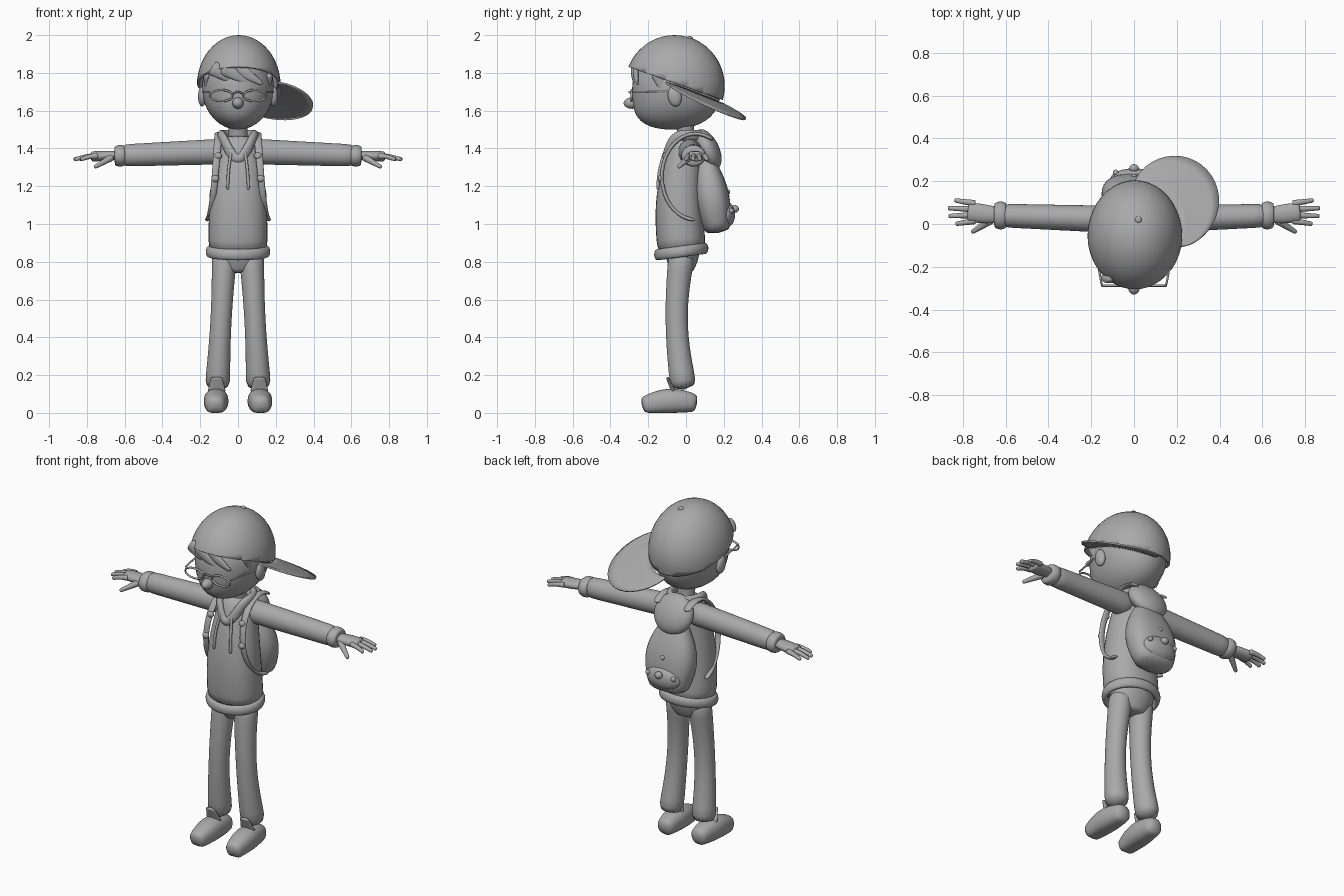
import bpy, bmesh, math
from mathutils import Vector, Matrix

if "Cube" in bpy.data.objects:
    bpy.data.objects.remove(bpy.data.objects["Cube"])

# One plain clay colour for everything
clay = bpy.data.materials.new("clay_grey")
clay.use_nodes = True
clay.diffuse_color = (.4, .4, .4, 1)
clay.node_tree.nodes["Principled BSDF"].inputs["Base Color"].default_value = clay.diffuse_color

X_AXIS, Y_AXIS, Z_AXIS = Matrix.Identity(3)


def finish(name, bm, mirror=False, rounded=False, thickness=0):
    """Turn a bmesh into a smooth object with the usual modifiers."""
    bmesh.ops.recalc_face_normals(bm, faces=bm.faces[:])
    mesh = bpy.data.meshes.new(name)
    for face in bm.faces:
        face.smooth = True
    bm.to_mesh(mesh)
    bm.free()
    mesh.materials.append(clay)
    obj = bpy.data.objects.new(name, mesh)
    bpy.context.collection.objects.link(obj)
    if mirror:
        obj.modifiers.new("mirror", "MIRROR").use_mirror_merge = False
    if thickness:
        obj.modifiers.new("thickness", "SOLIDIFY").thickness = thickness
    if rounded:
        obj.modifiers.new("rounded", "SUBSURF").render_levels = 1
    return obj


def sweep(name, path, sizes, up, power=1, closed=False, mirror=False, floor=None):
    """Skin elliptical rings along a path; each size is a half width and half height."""
    bm = bmesh.new()
    points = [Vector(p) for p in path]
    last = len(points) - 1
    sides = 16
    rings = []
    for i, (point, (width, height)) in enumerate(zip(points, sizes)):
        if closed:
            tangent = points[(i + 1) % len(points)] - points[i - 1]
        else:
            tangent = points[min(i + 1, last)] - points[max(i - 1, 0)]
        across = up.cross(tangent).normalized()
        outward = tangent.cross(across).normalized()
        ring = []
        for k in range(sides):
            angle = math.tau * k / sides
            c, s = (math.copysign(abs(f(angle)) ** power, f(angle)) for f in (math.cos, math.sin))
            corner = point + across * c * width + outward * s * height
            if floor is not None:
                corner.z = max(corner.z, floor)
            ring.append(bm.verts.new(corner))
        rings.append(ring)
    pairs = list(zip(rings, rings[1:]))
    if closed:
        pairs.append((rings[-1], rings[0]))
    else:
        bm.faces.new(rings[0])
        bm.faces.new(rings[-1])
    for a, b in pairs:
        for k in range(sides):
            bm.faces.new((a[k - 1], a[k], b[k], b[k - 1]))
    return finish(name, bm, mirror, rounded=True)


def limb(name, start, end, first, final, swell=0, bend=(0, 0, 0), flat=1, **options):
    """A tapering, optionally bent and swollen, tube between two points."""
    start, end, bend = Vector(start), Vector(end), Vector(bend)
    direction = (end - start).normalized()
    up = Y_AXIS if abs(direction.z) > .7 else Z_AXIS
    steps = [i / 8 for i in range(9)]
    path = [start.lerp(end, t) + bend * math.sin(math.pi * t) for t in steps]
    widths = [first + (final - first) * t + swell * math.sin(math.pi * t) for t in steps]
    return sweep(name, path, [(w, w * flat) for w in widths], up, **options)


def ball(name, location, size, mirror=False, tilt=0):
    bm = bmesh.new()
    place = (Matrix.Translation(location) @ Matrix.Rotation(tilt, 4, "X")
             @ Matrix.Diagonal((*size, 1)))
    bmesh.ops.create_uvsphere(bm, u_segments=40, v_segments=24, radius=1, matrix=place)
    return finish(name, bm, mirror)


def turn(count, begin=0, finish_at=math.tau):
    """Evenly spaced angles, leaving out the last one."""
    return [begin + (finish_at - begin) * i / count for i in range(count)]


# Head with the chin pushed forward, neck and features
head = ball("head", (0, -.05, 1.72), (.19, .235, .22))
for vert in head.data.vertices:
    drop = (min(vert.co.z - 1.72, 0) / .22) ** 2
    vert.co.y += (vert.co.y + .05) * .3 * drop - .03 * drop
limb("neck", (0, .01, 1.4), (0, -.01, 1.55), .06, .06, swell=-.01, flat=.9)
ball("nose", (0, -.285, 1.64), (.03, .045, .03))
ball("ears", (.19, -.06, 1.675), (.022, .036, .053), mirror=True, tilt=.2)

# Fringe and sideburns
for label, x, y in (("right", -.1, -.25), ("middle", -.04, -.265), ("left", .03, -.255)):
    limb(f"{label}_fringe_lock", (x - .04, y, 1.83), (x + .1, y, 1.74), .025, .005,
         bend=(0, -.01, 0), flat=1.8)
limb("sideburns", (.165, -.15, 1.8), (.17, -.11, 1.68), .02, .005, flat=2, mirror=True)

# Glasses
rim = [(.088 + .068 * math.cos(a), -.288, 1.68 + .033 * math.sin(a)) for a in turn(8, .4, .4 + math.tau)]
sweep("glasses_rims", rim, [(.006, .006)] * len(rim), Y_AXIS, closed=True, mirror=True)
limb("glasses_bridge", (-.025, -.29, 1.69), (.025, -.29, 1.69), .005, .005, bend=(0, -.01, .01))
limb("glasses_arms", (.15, -.29, 1.7), (.19, -.07, 1.7), .005, .005, mirror=True)

# Cap crown: an ellipsoid cut along a sloping rim
centre, radii = Vector((.004, -.06, 1.73)), Vector((.222, .265, .27))
crown = ball("cap_crown", centre, radii)
bm = bmesh.new()
bm.from_mesh(crown.data)
bmesh.ops.bisect_plane(bm, geom=bm.verts[:] + bm.edges[:] + bm.faces[:],
                       plane_co=(0, 0, 1.725), plane_no=(0, .35, 1), clear_inner=True)
bm.to_mesh(crown.data)
bm.free()
crown.modifiers.new("thickness", "SOLIDIFY").thickness = .014
ball("cap_button", (.02, .02, 1.985), (.016, .016, .01))

# Cap brim, turned to the back left
bm = bmesh.new()
rows = []
for i in range(25):
    hump = math.sin(math.pi * i / 24)
    angle = math.radians(-12 + 102 * i / 24)
    c, s = math.cos(angle), math.sin(angle)
    inner = .95 / math.hypot(c / radii.x, s / radii.y)
    row = []
    for j in range(6):
        reach = inner + j / 5 * (.01 + .225 * hump ** .85)
        x, y = centre.x + reach * c, centre.y + reach * s
        row.append(bm.verts.new((x, y, 1.74 - .18 * x - .5 * y + .02 * hump)))
    rows.append(row)
for near, far in zip(rows, rows[1:]):
    for j in range(5):
        bm.faces.new((near[j], near[j + 1], far[j + 1], far[j]))
finish("cap_brim", bm, thickness=.009)

# Hoodie body, rolled hem, collar, hood and drawstrings
limb("hoodie_body", (0, -.02, .84), (0, .01, 1.47), .16, .1, swell=.02,
     bend=(0, -.03, 0), flat=.82, power=.88)
hem = [(.156 * math.cos(a), -.025 + .128 * math.sin(a), .854 + .017 * math.sin(a)) for a in turn(20)]
sweep("hoodie_hem", hem, [(.018, .03)] * len(hem), Z_AXIS, closed=True)
collar = [(.09 * math.sin(a), -.01 - .1 * math.cos(a), 1.47 - .13 * max(math.cos(a), 0) ** 3)
          for a in turn(24)]
sweep("collar", collar, [(.02, .028)] * len(collar), Z_AXIS, closed=True)
ball("hood", (0, .115, 1.395), (.122, .06, .115), tilt=.45)
limb("drawstrings", (.035, -.11, 1.39), (.055, -.15, 1.18), .008, .008,
     bend=(.005, -.01, 0), mirror=True)

# Sleeves and cuffs
limb("sleeves", (.05, .02, 1.385), (.63, .04, 1.362), .066, .056, flat=1.06, mirror=True)
limb("cuffs", (.595, .04, 1.362), (.655, .04, 1.36), .058, .056, swell=.01, flat=.88, mirror=True)

# Hands: palm, four fanned fingers and a thumb
limb("palms", (.63, .04, 1.365), (.78, .056, 1.357), .036, .045, swell=.005, flat=.6, mirror=True)
for i, finger in enumerate(("index", "middle", "ring", "little")):
    limb(f"{finger}_fingers", (.74, .015 + .027 * i, 1.36), (.835 + .04 * math.sin(i), .037 * i, 1.34),
         .016, .01, bend=(0, 0, .006), mirror=True)
limb("thumbs", (.665, .02, 1.355), (.76, -.04, 1.3), .02, .01, mirror=True)

# Trousers
limb("trouser_seat", (0, -.02, .9), (0, -.02, .74), .14, .08, swell=.02, flat=.68)
limb("trouser_legs", (.07, -.02, .86), (.11, -.01, .12), .07, .07, swell=-.013,
     bend=(0, -.035, 0), flat=1.05, mirror=True)

# Shoes with a raised tongue
limb("shoes", (.11, .06, .05), (.122, -.235, .035), .045, .045, swell=.022,
     bend=(0, 0, .02), power=.85, floor=0, mirror=True)
limb("shoe_tongues", (.113, -.065, .11), (.113, -.1, .19), .05, .03, flat=.25, mirror=True)

# Backpack with pocket, studs and curved straps
limb("backpack", (0, .17, .95), (0, .1, 1.37), .11, .06, swell=.07, flat=.6, power=.8)
ball("backpack_pocket", (0, .21, 1.05), (.11, .05, .07))
ball("pocket_clasp", (0, .26, 1.08), (.022, .02, .02))
ball("pocket_studs", (.085, .24, 1.07), (.014, .014, .014), mirror=True)
ball("flap_button", (0, .22, 1.17), (.014, .014, .014))
path, sizes = [], []
for i, angle in enumerate(turn(14, 1, 5)):
    path.append((.1 + .065 * (i / 13) ** 2, .05 + .18 * math.cos(angle), 1.25 + .23 * math.sin(angle)))
    sizes.append((.01, .024 - .01 * i / 13))
sweep("backpack_straps", path, sizes, X_AXIS, mirror=True)
for label, x, y, z in (("upper", .105, -.11, 1.36), ("lower", .12, -.135, 1.24)):
    ball(f"{label}_strap_buckles", (x, y, z), (.02, .014, .018), mirror=True)
